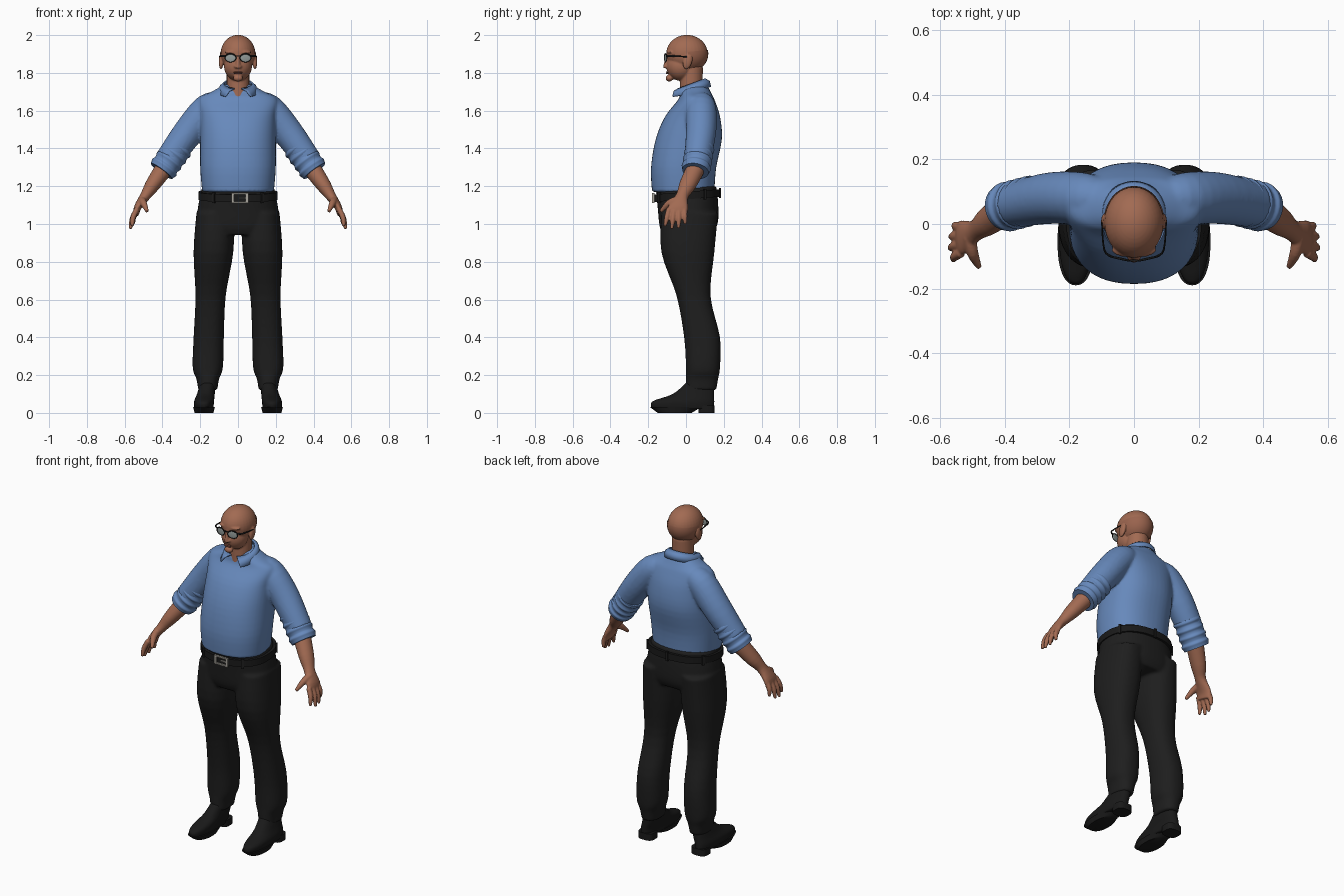
import bpy, bmesh, math
from mathutils import Vector, Matrix

if "Cube" in bpy.data.objects:
    bpy.data.objects.remove(bpy.data.objects["Cube"], do_unlink=True)

SIDES = ((1, "left"), (-1, "right"))


def material(name, *rgb):
    m = bpy.data.materials.new(name)
    m.use_nodes = True
    m.diffuse_color = (*rgb, 1)
    m.node_tree.nodes["Principled BSDF"].inputs["Base Color"].default_value = (*rgb, 1)
    return m


SKIN = material("skin", .36, .145, .085)
HAIR = material("cropped hair", .32, .125, .075)
LIPS = material("lips", .27, .09, .06)
SHIRT = material("blue cloth", .135, .25, .5)
CLOTH = material("black cloth", .013, .013, .013)
LEATHER = material("black leather", .01, .01, .01)
METAL = material("buckle metal", .4, .38, .34)
LENS = material("grey lens", .3, .34, .33)


def smooth(rows, steps=4):
    """Pass a smooth curve through the key rows."""
    out = []
    last = len(rows) - 1
    for i in range(last):
        keys = zip(rows[max(i - 1, 0)], rows[i], rows[i + 1], rows[min(i + 2, last)])
        keys = list(keys)
        for k in range(steps):
            t = k / steps
            out.append([b + t / 2 * (c - a + t * (2 * a - 5 * b + 4 * c - d + t * (3 * (b - c) + d - a)))
                        for a, b, c, d in keys])
    return out + [list(rows[-1])]


def bridge(bm, rings):
    """Skin a list of point rings and cap both ends."""
    verts = [[bm.verts.new(p) for p in ring] for ring in rings]
    for low, high in zip(verts, verts[1:]):
        for i in range(len(low)):
            bm.faces.new((low[i - 1], low[i], high[i], high[i - 1]))
    bm.faces.new(verts[0])
    bm.faces.new(verts[-1])


def rounded(value, power):
    return math.copysign(abs(value) ** (2 / power), value)


def loft(bm, rows, side=1, power=2.3, tilt=0, n=48):
    """Stack rounded sections: z, half width, front y, back y, optional centre x."""
    rings = []
    for z, half, front, back, *centre in smooth(rows):
        ring = []
        for i in range(n):
            a = math.tau * i / n
            x = sum(centre) + half * rounded(math.cos(a), power)
            y = (front + back) / 2 + (back - front) / 2 * rounded(math.sin(a), power)
            ring.append((side * x, y, z + tilt * y))
        rings.append(ring)
    bridge(bm, rings)


def sweep(bm, rows, side=1, n=24):
    """Tube through x, y, z, thickness radius, breadth radius."""
    rows = smooth(rows)
    pts = [Vector(row[:3]) for row in rows]
    run = (pts[-1] - pts[0]).normalized()
    ref = Vector((0, 0, 1)) if abs(run.y) > .85 else Vector((0, 1, 0))
    rings = []
    for i, row in enumerate(rows):
        t = (pts[min(i + 1, len(pts) - 1)] - pts[max(i - 1, 0)]).normalized()
        u = (ref - t * ref.dot(t)).normalized()
        v = t.cross(u)
        ring = []
        for k in range(n):
            a = math.tau * k / n
            q = pts[i] + v * row[3] * math.cos(a) + u * row[4] * math.sin(a)
            ring.append((side * q.x, q.y, q.z))
        rings.append(ring)
    bridge(bm, rings)


def placed(centre, size, rot, axis):
    return Matrix.Translation(centre) @ Matrix.Rotation(rot, 4, axis) @ Matrix.Diagonal((*size, 1))


def ball(bm, centre, size, rot=0, axis='Z'):
    bmesh.ops.create_uvsphere(bm, u_segments=32, v_segments=20, radius=1, matrix=placed(centre, size, rot, axis))


def box(bm, centre, size, rot=0):
    bmesh.ops.create_cube(bm, size=1, matrix=placed(centre, size, rot, 'Z'))


def finish(bm, name, mat, voxel=0):
    """Make the object; a voxel size fuses its parts into one soft skin."""
    bmesh.ops.recalc_face_normals(bm, faces=bm.faces)
    mesh = bpy.data.meshes.new(name)
    bm.to_mesh(mesh)
    bm.free()
    ob = bpy.data.objects.new(name, mesh)
    bpy.context.collection.objects.link(ob)
    mesh.materials.append(mat)
    bpy.ops.object.select_all(action='DESELECT')
    ob.select_set(True)
    bpy.context.view_layer.objects.active = ob
    if voxel:
        fuse = ob.modifiers.new("fuse", 'REMESH')
        fuse.mode, fuse.voxel_size, fuse.use_smooth_shade = 'VOXEL', voxel, True
        soften = ob.modifiers.new("soften", 'SMOOTH')
        soften.factor, soften.iterations = .5, 4
    else:
        bpy.ops.object.shade_smooth_by_angle(angle=math.radians(50))
    return ob


# Shirt: torso and upper sleeves fused
bm = bmesh.new()
loft(bm, [(1.17, .19, -.18, .15), (1.3, .2, -.185, .16), (1.45, .2, -.16, .19), (1.57, .2, -.11, .18),
          (1.66, .21, -.04, .15), (1.7, .14, -.03, .13), (1.74, .07, -.01, .11)])
for side, word in SIDES:
    sweep(bm, [(.09, .08, 1.64, .06, .06), (.16, .08, 1.61, .08, .08),
               (.26, .08, 1.49, .08, .08), (.37, .06, 1.34, .07, .07)], side)
finish(bm, "shirt", SHIRT, .008)

# Rolled sleeve cuffs with rippling folds
for side, word in SIDES:
    bm = bmesh.new()
    start, end = Vector((.31, .075, 1.41)), Vector((.405, .05, 1.28))
    rows = []
    for i in range(13):
        radius = .074 + .004 * math.sin(2 * i)
        rows.append((*start.lerp(end, i / 12), radius, radius))
    sweep(bm, rows, side)
    finish(bm, word + "_sleeve_cuff", SHIRT)

# Folded collar: upper edge round the neck, lower edge ending in two points
bm = bmesh.new()
strip = []
for i in range(-20, 21):
    a = math.radians(i * 8.3)
    b = a * .84
    point = max(0, abs(a) - 1.9)
    z = 1.742 + .026 * math.cos(a)
    top = Vector((.075 * math.sin(a), .03 + .07 * math.cos(a), z))
    low = Vector((.1 * math.sin(b), .03 + .1 * math.cos(b) - .025 * point, z - .042))
    fold = (top + low) / 2 + Vector((math.sin(a), math.cos(a), 1)) * .008
    strip.append([bm.verts.new(p) for p in (top, fold, low)])
for p, q in zip(strip, strip[1:]):
    for k in range(2):
        bm.faces.new((p[k], q[k], q[k + 1], p[k + 1]))
collar = finish(bm, "collar", SHIRT)
solid = collar.modifiers.new("thickness", 'SOLIDIFY')
solid.thickness, solid.offset = .007, 0

# Trousers: hips and legs fused
bm = bmesh.new()
loft(bm, [(1.19, .19, -.16, .16), (1.1, .21, -.15, .17), (1, .22, -.14, .17), (.95, .21, -.12, .15)], tilt=.08)
for side, word in SIDES:
    loft(bm, [(1.06, .1, -.13, .17, .12), (.85, .105, -.13, .15, .13), (.62, .08, -.05, .13, .145),
              (.4, .08, -.01, .18, .155), (.24, .08, 0, .18, .16), (.18, .06, 0, .17, .16),
              (.12, .05, 0, .16, .16)], side)
finish(bm, "trousers", CLOTH, .009)

# Belt, loops and buckle
bm = bmesh.new()
loft(bm, [(z, .21, -.17, .18) for z in (1.13, 1.17)], tilt=.08)
finish(bm, "belt", LEATHER)
bm = bmesh.new()
for degrees in (30, 90, 150, 235, 305):
    a = math.radians(degrees)
    x, y = .21 * rounded(math.cos(a), 2.3), .005 + .175 * rounded(math.sin(a), 2.3)
    box(bm, (x, y, 1.15 + .08 * y), (.014, .012, .055), a + math.pi / 2)
finish(bm, "belt_loops", CLOTH)
bm = bmesh.new()
for end in (-1, 1):
    box(bm, (.01 + end * .038, -.174, 1.137), (.014, .012, .052))
    box(bm, (.01, -.174, 1.137 + end * .022), (.088, .012, .008))
box(bm, (.024, -.174, 1.137), (.036, .01, .006))
finish(bm, "buckle", METAL)

# Forearms with hands: four fanned fingers and a forward thumb
for side, word in SIDES:
    bm = bmesh.new()
    sweep(bm, [(.38, .06, 1.31, .05, .05), (.45, .01, 1.21, .04, .045), (.49, -.02, 1.15, .028, .033),
               (.53, -.04, 1.09, .02, .053), (.54, -.05, 1.05, .015, .053)], side)
    for i in range(4):
        shorter = (i - 1.3) ** 2
        base = Vector((.535, -.09 + .027 * i, 1.08))
        tip = Vector((.57 - .006 * shorter, -.112 + .036 * i, .973 + .009 * shorter))
        knuckle = base.lerp(tip, .5) + Vector((.008, 0, 0))
        sweep(bm, [(*p, r, r) for p, r in ((base, .014), (knuckle, .014), (tip, .008))], side)
    sweep(bm, [(.51, -.04, 1.13, .02, .02), (.5, -.09, 1.11, .018, .018), (.48, -.134, 1.066, .009, .009)], side)
    finish(bm, word + "_forearm_and_hand", SKIN, .0045)

# Shoes: upper, then sole and heel block
for side, word in SIDES:
    bm = bmesh.new()
    loft(bm, [(.02, .05, -.18, .15, .18), (.06, .053, -.18, .15, .18),
              (.1, .047, -.07, .15, .17), (.16, .04, 0, .15, .16)], side)
    finish(bm, word + "_shoe", LEATHER, .006)
    bm = bmesh.new()
    loft(bm, [(0, .05, -.15, .03, .18), (.03, .057, -.19, .08, .18)], side)
    loft(bm, [(z, .048, .065, .152, .177) for z in (0, .04)], side, power=3)
    finish(bm, word + "_sole_and_heel", LEATHER)

# Head: cranium, jaw, chin, neck, nose, brows and ears fused
bm = bmesh.new()
skull, skull_size = Vector((0, .005, 1.902)), Vector((.092, .11, .099))
ball(bm, skull, skull_size)
ball(bm, (0, -.028, 1.835), (.074, .076, .077))
ball(bm, (0, -.088, 1.772), (.026, .02, .018))
sweep(bm, [(0, .025, 1.64, .06, .06), (0, .03, 1.83, .06, .06)])
sweep(bm, [(0, -.094, 1.9, .01, .01), (0, -.106, 1.85, .011, .011), (0, -.108, 1.825, .014, .013)])
for side, word in SIDES:
    ball(bm, (side * .013, -.103, 1.834), (.009, .01, .008))
    ball(bm, (side * .04, -.088, 1.91), (.032, .012, .008), side * .3)
    ball(bm, (side * .09, .008, 1.86), (.012, .024, .042), -.25, 'X')
finish(bm, "head_and_neck", SKIN, .0045)

# Close-cropped hair: a thin shell cut from a slightly larger skull
bm = bmesh.new()
ball(bm, skull, skull_size * 1.03)
for point, normal in (((0, 0, 1.91), (0, -.1, 1)), ((0, .01, 0), (0, -1, 0)), ((0, 0, 1.82), (0, 0, -1))):
    bmesh.ops.bisect_plane(bm, geom=bm.verts[:] + bm.edges[:] + bm.faces[:],
                           plane_co=point, plane_no=normal, clear_outer=True)
finish(bm, "cropped_hair", HAIR)

# Mouth
bm = bmesh.new()
for z in (1.797, 1.804):
    ball(bm, (0, -.1, z), (.023, .007, .004))
finish(bm, "lips", LIPS)

# Glasses
frame, glass = bmesh.new(), bmesh.new()
for side, word in SIDES:
    ball(glass, (side * .04, -.107, 1.879), (.028, .003, .021), side * .22)
    rim = []
    for k in range(25):
        a = math.tau * k / 24
        x = .029 * math.cos(a)
        thick = .0025 + .001 * math.sin(a)
        rim.append((.04 + x, -.108 + .22 * x, 1.879 + .022 * math.sin(a), thick, thick))
    sweep(frame, rim, side, 8)
    sweep(frame, [(.068, -.102, 1.89, .004, .005), (.092, -.08, 1.89, .003, .005), (.1, .005, 1.885, .002, .003)],
          side, 8)
box(frame, (0, -.113, 1.89), (.026, .005, .006))
finish(glass, "lenses", LENS)
finish(frame, "glasses_frame", LEATHER)
